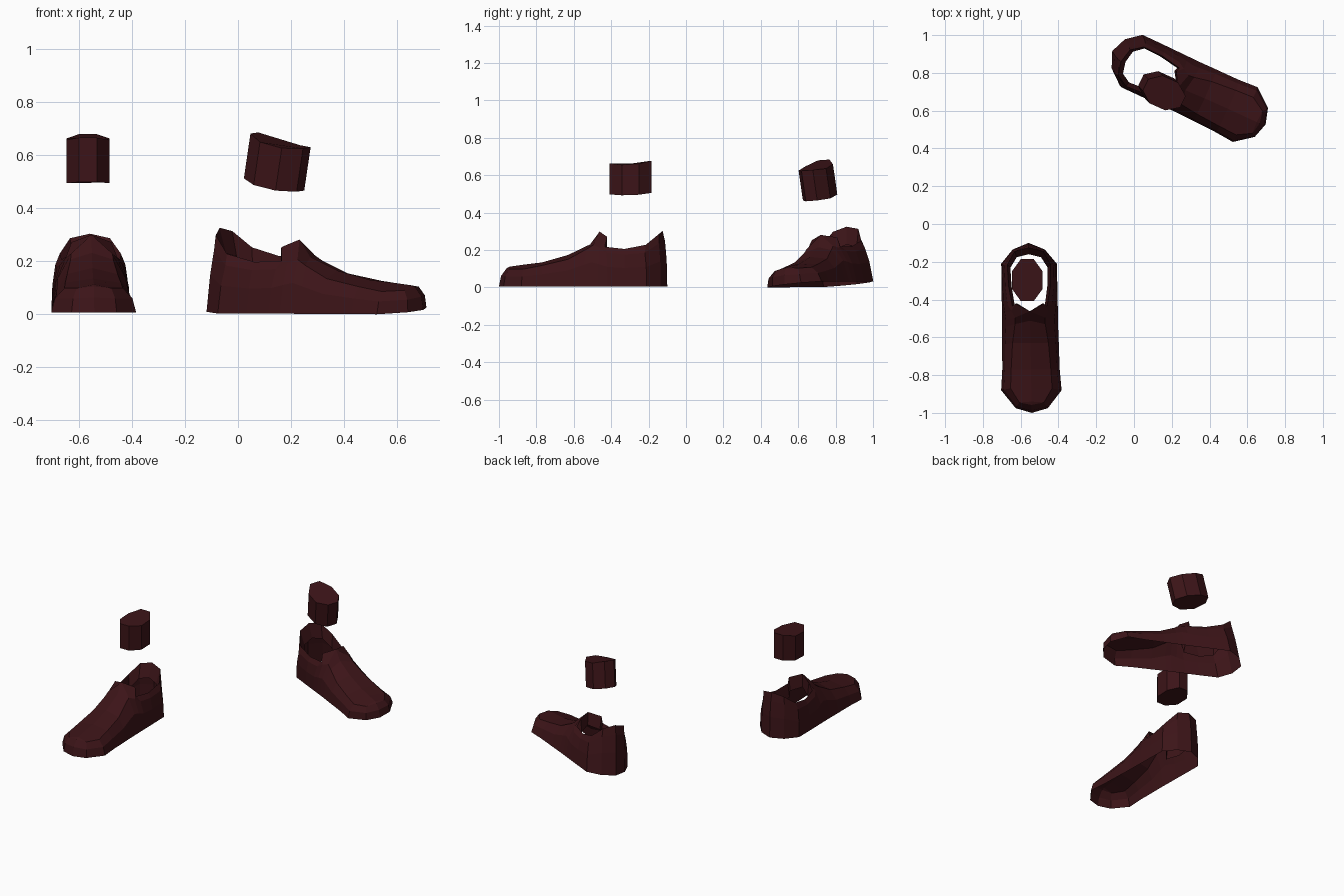
import bpy, bmesh
from math import radians, cos, sin, pi
from mathutils import Matrix, Vector

if "Cube" in bpy.data.objects:
    bpy.data.objects.remove(bpy.data.objects["Cube"])

mat = bpy.data.materials.new("dark_red")
mat.diffuse_color = (0.045, 0.007, 0.009, 1)
mat.use_nodes = True
mat.node_tree.nodes["Principled BSDF"].inputs["Base Color"].default_value = mat.diffuse_color

# Columns from heel to toe: base (u, v), shoulder (u, v, z), top (u, v, z)
# u = half width, v = distance from the heel; RIM columns border the opening
COLUMNS = [
    ((0, 0), (0, .012, .24), (0, .025, .297)),
    ((.085, .035), (.08, .045, .23), (.075, .045, .28)),
    ((.147, .11), (.132, .12, .18), (.115, .115, .222)),
    ((.148, .23), (.128, .23, .17), (.11, .23, .20)),
    ((.148, .32), (.118, .325, .18), (.092, .335, .212)),
    ((.148, .37), (.098, .36, .205), (.075, .322, .265)),
    ((.148, .41), (.078, .395, .222), (0, .362, .293)),
    ((.148, .45), (.08, .43, .20), (0, .412, .225)),
    ((.15, .54), (.095, .53, .145), (0, .53, .168)),
    ((.152, .67), (.105, .67, .112), (0, .67, .128)),
    ((.16, .78), (.11, .77, .092), (0, .77, .116)),
    ((.085, .875), (.065, .845, .092), (0, .84, .106)),
    ((0, .9), (0, .858, .098), (0, .84, .106)),
]
RIM = 7


def finish(name, bm):
    bmesh.ops.remove_doubles(bm, verts=bm.verts, dist=0.0005)
    bmesh.ops.recalc_face_normals(bm, faces=bm.faces)
    me = bpy.data.meshes.new(name)
    bm.to_mesh(me)
    bm.free()
    me.materials.append(mat)
    bpy.context.collection.objects.link(bpy.data.objects.new(name, me))


def column_points(i):
    (bu, bv), s, t = COLUMNS[i]
    pts = [(bu, bv, 0),
           (bu + (s[0] - bu) * .28, bv + (s[1] - bv) * .28, s[2] * .58), s, t]
    if i < RIM:  # inner lining below the collar
        v = .2 + (t[1] - .2) * .8 if t[1] < .2 else t[1]
        pts.append((t[0] * .86, v, t[2] - .09))
    return pts


def shoe(name, matrix, mirror=1, lean=0, heel=1, slope=0):
    bm = bmesh.new()
    for side in (-1, 1):
        cols = []
        for i in range(len(COLUMNS)):
            col = []
            for u, v, z in column_points(i):
                x = mirror * (side * u + .017 * v / .9)
                z *= max(.88, heel - slope * v) if slope else 1
                col.append(bm.verts.new(matrix @ Vector((x, -v - lean * z, z))))
            cols.append(col)
        for a, b in zip(cols, cols[1:]):
            for k in range(min(len(a), len(b)) - 1):
                quad = [a[k], b[k], b[k + 1], a[k + 1]]
                # skip the collapsed corner at the toe tip
                if (quad[2].co - quad[3].co).length < .0005:
                    quad.pop()
                bm.faces.new(quad)
    finish(name, bm)


def ankle(name, matrix):
    # eight-sided stump with gently saddled ends
    bm = bmesh.new()
    rings = ([], [])
    for i in range(8):
        a = (i + .5) * pi / 4
        x, y = .088 * cos(a), .121 * sin(a)
        wave = y * y + .05 * y
        rings[0].append(bm.verts.new(matrix @ Vector((x, y, -.087 + .7 * wave))))
        rings[1].append(bm.verts.new(matrix @ Vector((x, y, .076 + 1.2 * wave))))
    for i in range(8):
        j = (i + 1) % 8
        bm.faces.new((rings[0][i], rings[0][j], rings[1][j], rings[1][i]))
    bm.faces.new(rings[0][::-1])
    bm.faces.new(rings[1])
    finish(name, bm)


def turn(axis, deg):
    return Matrix.Rotation(radians(deg), 4, axis)


# Front shoe and ankle
shoe("right_shoe", Matrix.Translation((-.558, -.1, .006)))
ankle("right_ankle", Matrix.Translation((-.565, -.297, .58)))

# Rear shoe and ankle, turned outward and tilted
shoe("left_shoe", Matrix.Translation((-.115, .916, .018)) @ turn('Z', 65.5) @ turn('Y', -6),
     mirror=-1, lean=.13, heel=1.05, slope=.4)
ankle("left_ankle", Matrix.Translation((.147, .705, .565)) @ turn('Z', 65.5)
      @ turn('X', 11) @ turn('Y', -4))
